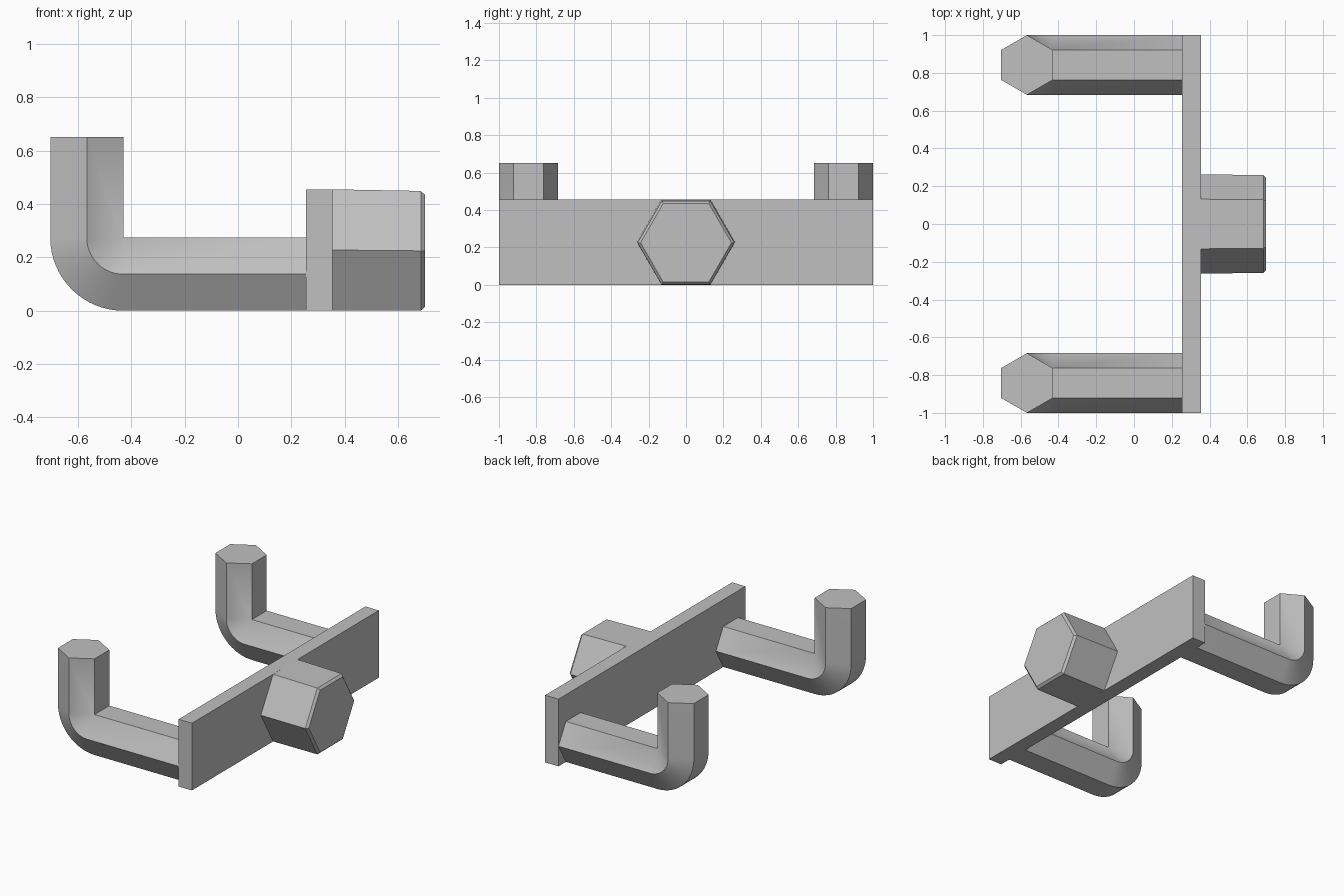
import bpy, bmesh
from math import cos, sin, pi, radians
from mathutils import Matrix, Vector

cube = bpy.data.objects.get("Cube")
if cube:
    bpy.data.objects.remove(cube, do_unlink=True)

grey = bpy.data.materials.new("plain_grey")
grey.use_nodes = True
colour = (0.53, 0.53, 0.53, 1)
grey.diffuse_color = colour
grey.node_tree.nodes["Principled BSDF"].inputs["Base Color"].default_value = colour


def finish(name, bm, smooth=False):
    bmesh.ops.recalc_face_normals(bm, faces=bm.faces)
    mesh = bpy.data.meshes.new(name)
    bm.to_mesh(mesh)
    bm.free()
    mesh.materials.append(grey)
    obj = bpy.data.objects.new(name, mesh)
    bpy.context.collection.objects.link(obj)
    if smooth:
        bpy.ops.object.select_all(action='DESELECT')
        obj.select_set(True)
        bpy.context.view_layer.objects.active = obj
        bpy.ops.object.shade_smooth_by_angle(angle=radians(25))
    return obj


def loft(rings):
    """Skin a row of equal rings and cap both ends."""
    bm = bmesh.new()
    rows = [[bm.verts.new(p) for p in ring] for ring in rings]
    n = len(rows[0])
    for a, b in zip(rows, rows[1:]):
        for i in range(n):
            j = (i + 1) % n
            bm.faces.new((a[i], a[j], b[j], b[i]))
    bm.faces.new(rows[0])
    bm.faces.new(rows[-1])
    # the inside of the bend closes to a single pivot edge
    bmesh.ops.remove_doubles(bm, verts=bm.verts, dist=0.0005)
    return bm


# Hooked arms: a hexagonal bar swept round a bend, then straight up
RADIUS = 0.158
FLAT = RADIUS * cos(pi / 6)
PIVOT = Vector((-0.43, 0, 2 * FLAT))
STEPS = 16


def arm(name, y):
    bar = [Vector((PIVOT.x, RADIUS * cos(i * pi / 3), FLAT + RADIUS * sin(i * pi / 3)))
           for i in range(6)]
    rings = [[p + Vector((0.26 - PIVOT.x, 0, 0)) for p in bar]]
    for s in range(STEPS + 1):
        turn = Matrix.Rotation(pi / 2 * s / STEPS, 3, 'Y')
        rings.append([PIVOT + turn @ (p - PIVOT) for p in bar])
    rings.append([p + Vector((0, 0, 0.651 - PIVOT.z)) for p in rings[-1]])
    obj = finish(name, loft(rings), smooth=True)
    obj.location.y = y


arm("right_arm", RADIUS - 1)
arm("left_arm", 1 - RADIUS)

# Cross plate joining the arms
bm = bmesh.new()
bmesh.ops.create_cube(bm, size=1, matrix=Matrix.Translation((0.305, 0, 0.2275))
                      @ Matrix.Diagonal((0.1, 2, 0.455, 1)))
finish("cross_plate", bm)


# Hexagonal peg: slight taper and a chamfered end
def hexagon(x, r, z):
    return [(x, r * cos(i * pi / 3), z + r * sin(i * pi / 3)) for i in range(6)]


finish("hex_peg", loft([hexagon(0.355, 0.2625, 0.2275),
                        hexagon(0.685, 0.259, 0.2245),
                        hexagon(0.70, 0.243, 0.2245)]))
